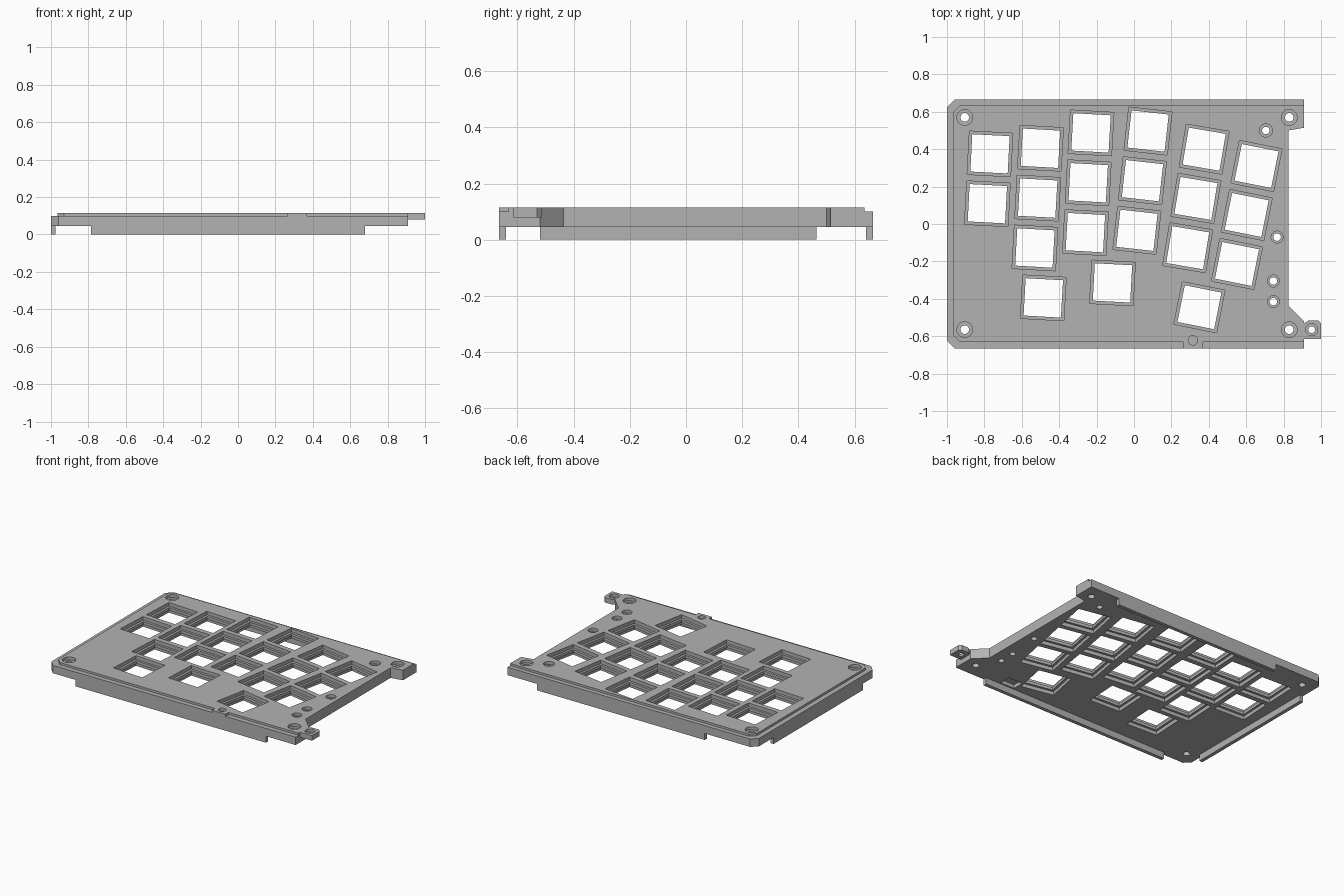
import bpy, bmesh
from math import radians, cos, sin, tau

cube = bpy.data.objects.get("Cube")
if cube:
    bpy.data.objects.remove(cube, do_unlink=True)

grey = bpy.data.materials.new("matte grey")
grey.use_nodes = True
grey.diffuse_color = (0.45, 0.45, 0.45, 1)
grey.node_tree.nodes["Principled BSDF"].inputs["Base Color"].default_value = (0.45, 0.45, 0.45, 1)

BOTTOM, RIM, TOP = 0.045, 0.10, 0.115   # plate underside, stepped rim, deck
CUT = 0.2                               # cutters overshoot to this height


def prisms(name, outlines, z0, z1):
    """One object made of vertical prisms, one per counter-clockwise outline."""
    bm = bmesh.new()
    for pts in outlines:
        low = [bm.verts.new((x, y, z0)) for x, y in pts]
        high = [bm.verts.new((x, y, z1)) for x, y in pts]
        bm.faces.new(low[::-1])
        bm.faces.new(high)
        for i in range(len(pts)):
            j = (i + 1) % len(pts)
            bm.faces.new((low[i], low[j], high[j], high[i]))
    mesh = bpy.data.meshes.new(name)
    bm.to_mesh(mesh)
    bm.free()
    obj = bpy.data.objects.new(name, mesh)
    obj.data.materials.append(grey)
    bpy.context.collection.objects.link(obj)
    return obj


def box(x0, x1, y0, y1):
    return [(x0, y0), (x1, y0), (x1, y1), (x0, y1)]


def circle(x, y, r, n=32):
    return [(x + r * cos(tau * i / n), y + r * sin(tau * i / n)) for i in range(n)]


def square(key, size):
    x, y, turn = key
    c, s, h = cos(radians(turn)), sin(radians(turn)), size / 2
    return [(x + c * u - s * v, y + s * u + c * v)
            for u, v in ((-h, -h), (h, -h), (h, h), (-h, h))]


def combine(target, other, operation):
    """Boolean the other object into the target, then discard it."""
    mod = target.modifiers.new(other.name, "BOOLEAN")
    mod.operation, mod.solver, mod.object = operation, "EXACT", other
    bpy.context.view_layer.objects.active = target
    bpy.ops.object.modifier_apply(modifier=mod.name)
    bpy.data.objects.remove(other, do_unlink=True)


def outline(left, front, back, chamfer):
    """Plate outline with chamfered left corners and a notched right side."""
    return [(left + chamfer, front), (0.91, front), (0.91, -0.52), (0.825, -0.435),
            (0.825, 0.50), (0.91, 0.515), (0.91, back), (left + chamfer, back),
            (left, back - chamfer), (left, front + chamfer)]


# Plate body and raised deck
plate = prisms("switch_plate", [outline(-1, -0.665, 0.665, 0.04)], BOTTOM, RIM)
combine(plate, prisms("deck", [outline(-0.965, -0.632, 0.635, 0.035)], 0.08, TOP), "UNION")

# Tongue on the front rim and screw ear at the right
combine(plate, prisms("front_tongue", [box(0.265, 0.37, -0.665, -0.60)], 0.08, TOP), "UNION")
ear = [(0.88, -0.615), (1, -0.615), (1, -0.53), (0.985, -0.515), (0.935, -0.515),
       (0.91, -0.53), (0.88, -0.53)]
combine(plate, prisms("screw_ear", [ear], 0.08, TOP), "UNION")

# Skirt walls under the plate edges
for name, wall in (("front_wall", box(-0.785, 0.68, -0.665, -0.64)),
                   ("back_wall", box(-0.61, 0.68, 0.64, 0.665)),
                   ("left_wall", box(-1, -0.975, -0.52, 0.465))):
    combine(plate, prisms(name, [wall], 0, 0.06), "UNION")

# Key columns: centre of the top key, turn, number of keys
columns = [(-0.77, 0.375, -3.0, 2), (-0.50, 0.405, -3.2, 3), (-0.23, 0.487, -3.2, 3),
           (0.075, 0.497, -6.4, 3), (0.375, 0.40, -9.5, 3), (0.655, 0.31, -11.3, 3),
           (-0.485, -0.395, -3.2, 1), (-0.115, -0.315, -3.0, 1), (0.35, -0.445, -11.3, 1)]
keys = [(x + 0.267 * i * sin(radians(a)), y - 0.267 * i * cos(radians(a)), a)
        for x, y, a, n in columns for i in range(n)]

# Key openings, with a thin clip ledge between upper and lower recesses
combine(plate, prisms("upper_recess", [square(k, 0.232) for k in keys], 0.09, CUT), "DIFFERENCE")
combine(plate, prisms("lower_recess", [square(k, 0.232) for k in keys], -0.1, 0.07), "DIFFERENCE")
combine(plate, prisms("key_hole", [square(k, 0.20) for k in keys], -0.1, CUT), "DIFFERENCE")

# Counterbored screw holes: x, y, head radius, shaft radius
screws = [(x, y, 0.042, 0.023) for x in (-0.905, 0.83) for y in (-0.565, 0.57)]
screws += [(0.705, 0.50, 0.035, 0.02), (0.765, -0.07, 0.032, 0.02), (0.745, -0.305, 0.032, 0.02),
           (0.745, -0.415, 0.032, 0.02), (0.95, -0.565, 0.032, 0.018)]
combine(plate, prisms("screw_head", [circle(x, y, r) for x, y, r, s in screws], 0.095, CUT), "DIFFERENCE")
combine(plate, prisms("screw_shaft", [circle(x, y, s) for x, y, r, s in screws], -0.1, CUT), "DIFFERENCE")

# Dimple behind the tongue and a small pocket beneath
combine(plate, prisms("dimple", [circle(0.315, -0.622, 0.025)], 0.095, CUT), "DIFFERENCE")
combine(plate, prisms("under_pocket", [box(0.46, 0.57, -0.63, -0.55)], -0.1, 0.07), "DIFFERENCE")
